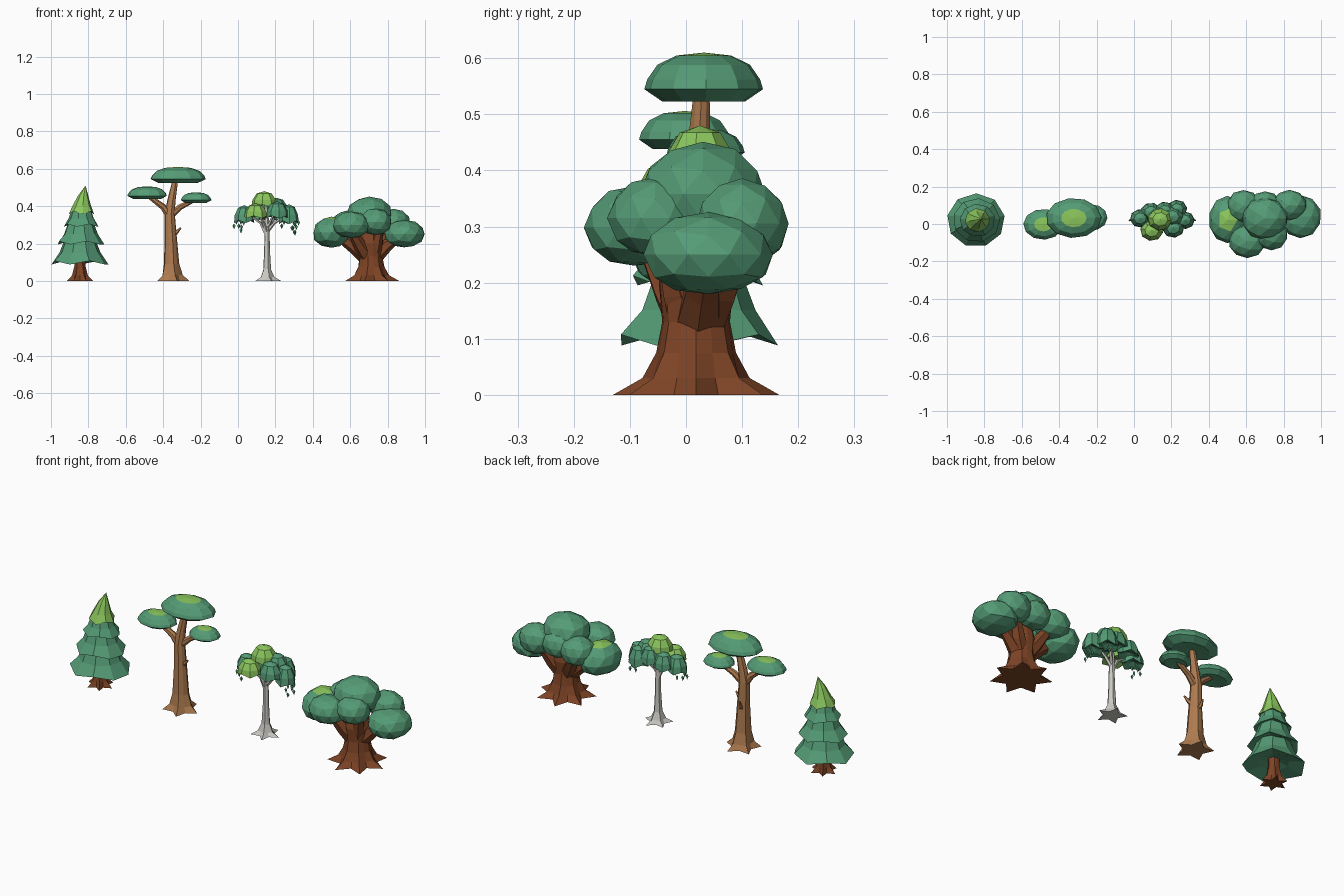
import bpy, bmesh, math, random
from mathutils import Vector

random.seed(4)
if "Cube" in bpy.data.objects:
    bpy.data.objects.remove(bpy.data.objects["Cube"])


def material(name, r, g, b):
    m = bpy.data.materials.new(name)
    m.use_nodes = True
    m.diffuse_color = (r, g, b, 1)
    m.node_tree.nodes["Principled BSDF"].inputs["Base Color"].default_value = (r, g, b, 1)
    return m


GREEN = material("leaf green", 0.09, 0.33, 0.18)
LIME = material("lime green", 0.26, 0.57, 0.11)
BROWN = material("dark bark", 0.21, 0.058, 0.019)
TAN = material("tan bark", 0.43, 0.20, 0.08)
PALE = material("pale bark", 0.60, 0.59, 0.55)


def finish(name, bm, *mats):
    bmesh.ops.remove_doubles(bm, verts=bm.verts, dist=1e-5)
    bmesh.ops.recalc_face_normals(bm, faces=bm.faces)
    mesh = bpy.data.meshes.new(name)
    bm.to_mesh(mesh)
    bm.free()
    for m in mats:
        mesh.materials.append(m)
    obj = bpy.data.objects.new(name, mesh)
    bpy.context.collection.objects.link(obj)
    return obj


def loft(rings):
    """Skin a stack of vertex rings and close both ends."""
    bm = bmesh.new()
    rows = [[bm.verts.new(p) for p in ring] for ring in rings]
    n = len(rows[0])
    for a, b in zip(rows, rows[1:]):
        for i in range(n):
            j = (i + 1) % n
            bm.faces.new((a[i], a[j], b[j], b[i]))
    bm.faces.new(rows[0])
    bm.faces.new(rows[-1])
    return bm


def limb(name, pts, mat, sides=7, star=0.0):
    """Tapered tube through (x, y, z, radius); star pulls root notches inward."""
    rings = []
    for k, (x, y, z, r) in enumerate(pts):
        a, b = pts[max(k - 1, 0)], pts[min(k + 1, len(pts) - 1)]
        way = Vector(b[:3]) - Vector(a[:3])
        turn = Vector((0, 0, 1)).rotation_difference(way)
        if k == 0 and z == 0:
            turn.identity()
        ring = []
        for i in range(sides):
            t = math.tau * i / sides
            s = r * (1 - star / (1 + k * k) * (i % 2))
            ring.append(Vector((x, y, z)) + turn @ Vector((s * math.cos(t), s * math.sin(t), 0)))
        rings.append(ring)
    return finish(name, loft(rings), mat)


def lathe(name, centre, size, profile, mats, sides=10, zigzag=0.0, bend=(0, 0), lime_from=9):
    """Turned leaf shape; profile holds (radius, height) with the rim at radius 1."""
    spin = random.uniform(0, 1)
    rings = []
    for r, h in profile:
        ring = []
        for i in range(sides):
            t = math.tau * (i + spin) / sides
            drop = zigzag * (i % 2) if r == 1 else 0
            ring.append(Vector((centre[0] + size[0] * r * math.cos(t) + bend[0] * h * h,
                                centre[1] + size[1] * r * math.sin(t) + bend[1] * h * h,
                                centre[2] + size[2] * (h + drop))))
        rings.append(ring)
    bm = loft(rings)
    for f in bm.faces:
        f.material_index = int(f.calc_center_median().z > centre[2] + size[2] * lime_from)
    return finish(name, bm, *mats)


def blob(name, centre, size, lime=False):
    """Faceted leaf ball, a little flatter below."""
    bm = bmesh.new()
    bmesh.ops.create_icosphere(bm, subdivisions=2, radius=1)
    for f in bm.faces:
        c = f.calc_center_median()
        f.material_index = int(lime and c.z > 0.75)
    for v in bm.verts:
        if v.co.z < -0.6:
            v.co.z = v.co.z * 0.6 - 0.3
        v.co *= random.uniform(0.97, 1.02)
        v.co = Vector(centre) + Vector(a * b for a, b in zip(v.co, size))
    return finish(name, bm, GREEN, LIME)


# Pine: flared tiers over a short rooted trunk
PX, PY = -0.845, 0.02
limb("pine_trunk", [(PX, PY, 0, .07), (PX, PY, .03, .042), (PX, PY, .08, .03), (PX, PY, .2, .026)],
     BROWN, 12, .5)
SKIRT = [(0, .35), (.5, .2), (1, 0), (.72, .45), (.52, 1), (0, 1.05)]
for i, (z, r, h) in enumerate([(.088, .155, .14), (.195, .127, .125), (.29, .095, .10)]):
    lathe(f"pine_tier_{i + 1}", (PX + .004 * i, PY, z), (r, r * .93, h), SKIRT, [GREEN, GREEN], 9, .14)
TIP = [(0, .15), (.6, .1), (1, 0), (.72, .3), (.4, .65), (0, 1)]
lathe("pine_tip", (PX + .008, PY, .358), (.068, .064, .152), TIP, [LIME, LIME], 8, .1, (.022, .008))

# Savanna tree: forked trunk carrying flat canopies
limb("savanna_trunk", [(-.355, .02, 0, .095), (-.355, .02, .03, .06), (-.357, .02, .09, .043),
                       (-.36, .02, .22, .034), (-.366, .02, .36, .028), (-.356, .022, .43, .022),
                       (-.335, .028, .54, .015)], TAN, 10, .45)
limb("savanna_left_branch", [(-.362, .02, .34, .022), (-.40, .012, .395, .018), (-.48, 0, .455, .012)], TAN)
limb("savanna_right_branch", [(-.362, .02, .35, .02), (-.31, .03, .395, .016), (-.23, .04, .435, .011)], TAN)
limb("savanna_front_stub", [(-.35, .02, .24, .014), (-.325, .01, .265, .01), (-.305, .005, .285, .004)], TAN, 5)
limb("savanna_back_stub", [(-.36, .02, .2, .014), (-.368, .055, .235, .009), (-.37, .065, .265, .004)], TAN, 5)
LENS = [(0, .08), (.7, 0), (1, .25), (.95, .45), (.78, .75), (.46, .94), (0, 1)]
for side, centre, size in [("top", (-.322, .032, .523), (.15, .107, .087)),
                           ("left", (-.485, -.002, .438), (.107, .082, .068)),
                           ("right", (-.225, .035, .418), (.083, .07, .056))]:
    lathe(f"savanna_{side}_canopy", centre, size, LENS, [GREEN, LIME], 11, 0, (0, 0), .9)

# Birch: slim pale trunk, domed leaf clusters, hanging leaves
BX, BY = .155, .02
limb("birch_trunk", [(BX, BY, 0, .077), (BX, BY, .02, .04), (BX, BY, .06, .022), (BX, BY, .16, .016),
                     (BX, BY, .29, .013), (BX - .005, BY, .42, .008)], PALE, 10, .5)
for i, (x, y, z) in enumerate([(.05, .02, .36), (.1, -.035, .37), (.27, .02, .36), (.22, .085, .37),
                               (.2, -.02, .38)]):
    limb(f"birch_branch_{i + 1}", [(BX, BY, .24 + .012 * i, .011),
                                   ((BX * 2 + x) / 3, (BY * 2 + y) / 3, .31, .008), (x, y, z, .005)], PALE, 5)
DOME = [(0, .3), (.6, .15), (1, 0), (.93, .45), (.6, .85), (0, 1)]
CLUSTERS = [("top", .14, .025, .395, .068, .085, LIME), ("front", .095, -.035, .335, .062, .08, LIME),
            ("left", .033, .03, .31, .055, .095, GREEN), ("back_left", .09, .065, .325, .055, .09, GREEN),
            ("back", .165, .07, .34, .055, .09, GREEN), ("back_right", .23, .08, .315, .055, .105, GREEN),
            ("right", .272, .02, .305, .053, .105, GREEN), ("front_right", .21, -.02, .335, .06, .09, GREEN),
            ("middle_right", .205, .04, .37, .06, .075, GREEN)]
for part, x, y, z, r, h, mat in CLUSTERS:
    lathe(f"birch_{part}_leaves", (x, y, z), (r, r * .9, h), DOME, [mat, mat], 8, .16)
LEAF = [(0, 0), (1, .6), (0, 1)]
for k, (x, y, z) in enumerate([(-.015, .02, .3), (.01, .005, .3), (.025, .05, .295), (.295, .0, .29),
                               (.318, .02, .295), (.3, .045, .29), (.24, .1, .3)]):
    for j in range(2 + k % 2):
        lathe(f"birch_hanging_leaf_{k + 1}_{j + 1}", (x + .006 * (-1) ** j, y, z - .023 * j),
              (.009, .006, .03), LEAF, [GREEN, GREEN], 4)

# Oak: stout rooted trunk, heavy limbs, big leaf balls
OX, OY = .71, .018
limb("oak_trunk", [(OX, OY, 0, .152), (OX, OY, .03, .098), (OX, OY, .075, .073), (OX, OY, .13, .062),
                   (OX, OY, .2, .068), (OX, OY, .28, .05)], BROWN, 14, .4)
for i, (x, y, z) in enumerate([(.52, .02, .25), (.6, -.07, .28), (.6, .1, .28), (.87, .04, .25),
                               (.82, .1, .29), (.76, -.04, .31)]):
    limb(f"oak_limb_{i + 1}", [(OX, OY, .11, .048), ((OX + x) / 2, (OY + y) / 2, .185, .035),
                               (x, y, z, .022)], BROWN, 6)
for part, centre, size in [("left", (.5, .022, .258), (.102, .127, .088)),
                           ("top", (.70, .03, .358), (.125, .115, .093)),
                           ("front_left", (.605, -.092, .298), (.1, .09, .076)),
                           ("front", (.735, -.055, .315), (.088, .085, .075)),
                           ("back_left", (.585, .095, .3), (.09, .088, .078)),
                           ("back_right", (.83, .1, .305), (.095, .083, .082)),
                           ("back", (.7, .1, .31), (.085, .075, .075)),
                           ("right", (.889, .04, .25), (.112, .118, .077))]:
    blob(f"oak_{part}_leaves", centre, size, part == "left")
